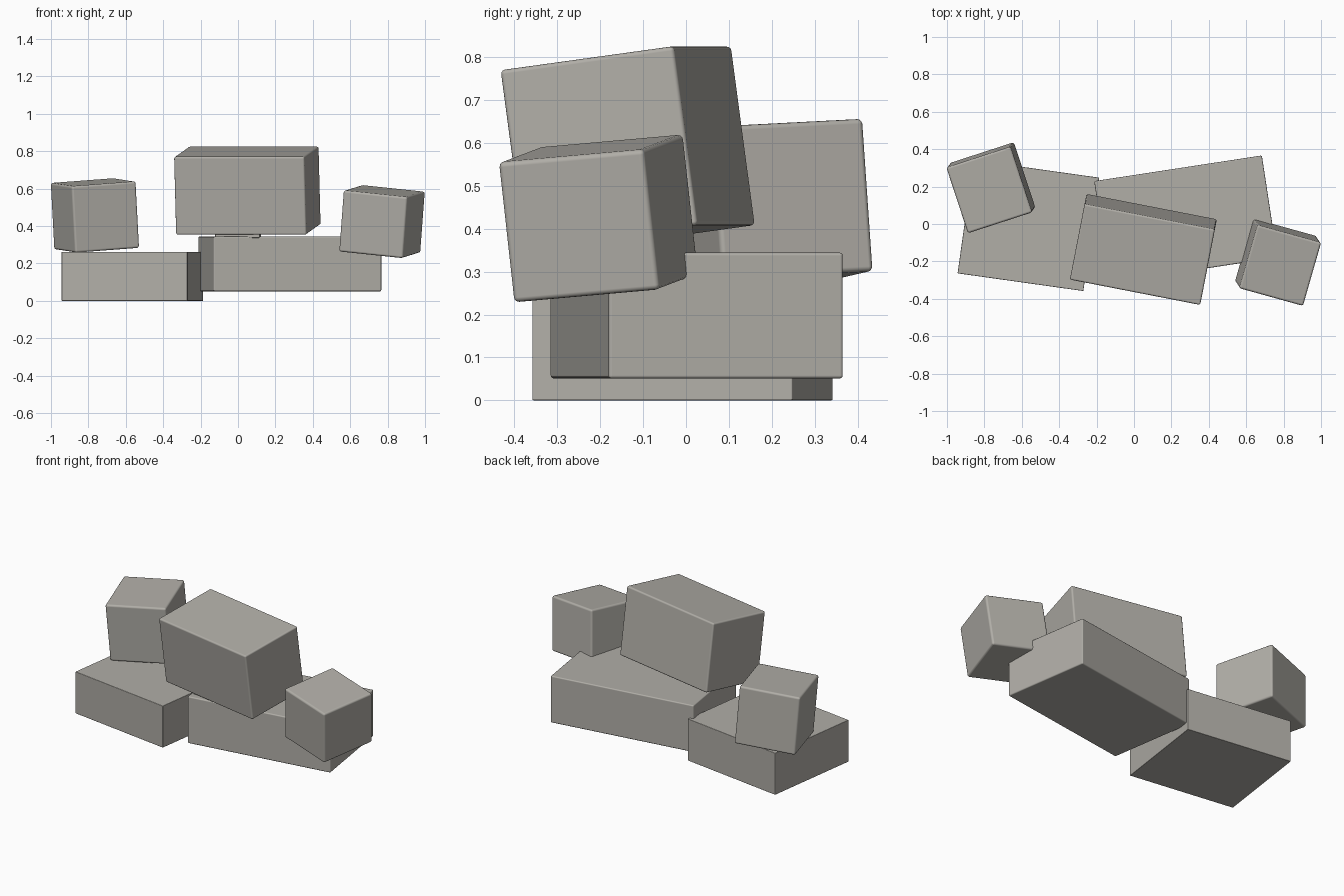
import bpy
from math import radians

if "Cube" in bpy.data.objects:
    bpy.data.objects.remove(bpy.data.objects["Cube"])

# Warm dark grey stone colour
stone = bpy.data.materials.new("stone")
stone.diffuse_color = (0.44, 0.425, 0.39, 1)
stone.use_nodes = True
stone.node_tree.nodes["Principled BSDF"].inputs["Base Color"].default_value = stone.diffuse_color


def block(name, size, centre, rot, bevel):
    """Rectangular block, tilted by rot (degrees), with softly worn edges."""
    bpy.ops.mesh.primitive_cube_add(size=1, location=centre,
                                    rotation=[radians(a) for a in rot])
    ob = bpy.context.object
    ob.name = name
    ob.scale = size
    bpy.ops.object.transform_apply(location=False, rotation=False, scale=True)
    bpy.ops.object.shade_smooth_by_angle(angle=radians(40))
    ob.data.materials.append(stone)
    mod = ob.modifiers.new("worn_edges", 'BEVEL')
    mod.width = bevel
    mod.segments = 3
    mod.harden_normals = True
    return ob


# Flat base blocks
block("left_base_block", (0.679, 0.612, 0.262), (-0.5645, -0.008, 0.131), (0, 0, -8), 0.003)
block("right_base_block", (0.907, 0.552, 0.293), (0.277, 0.025, 0.1975), (0, 0, 8.7), 0.007)

# Large tilted block resting on the right base
block("large_top_block", (0.71, 0.416, 0.421), (0.05, -0.136, 0.589), (7.75, 0, -11), 0.01)

# Small tilted cubes at both ends
block("left_small_block", (0.362, 0.371, 0.357), (-0.765, 0.194, 0.457), (2.8, -4.1, 18), 0.012)
block("right_small_block", (0.356, 0.354, 0.33), (0.77, -0.204, 0.424), (4.9, 5.8, -15.5), 0.012)

# Thin contact pad joining the large block to the base
block("contact_pad", (0.24, 0.08, 0.03), (0.0, -0.24, 0.352), (0, 0, -6), 0.005)
